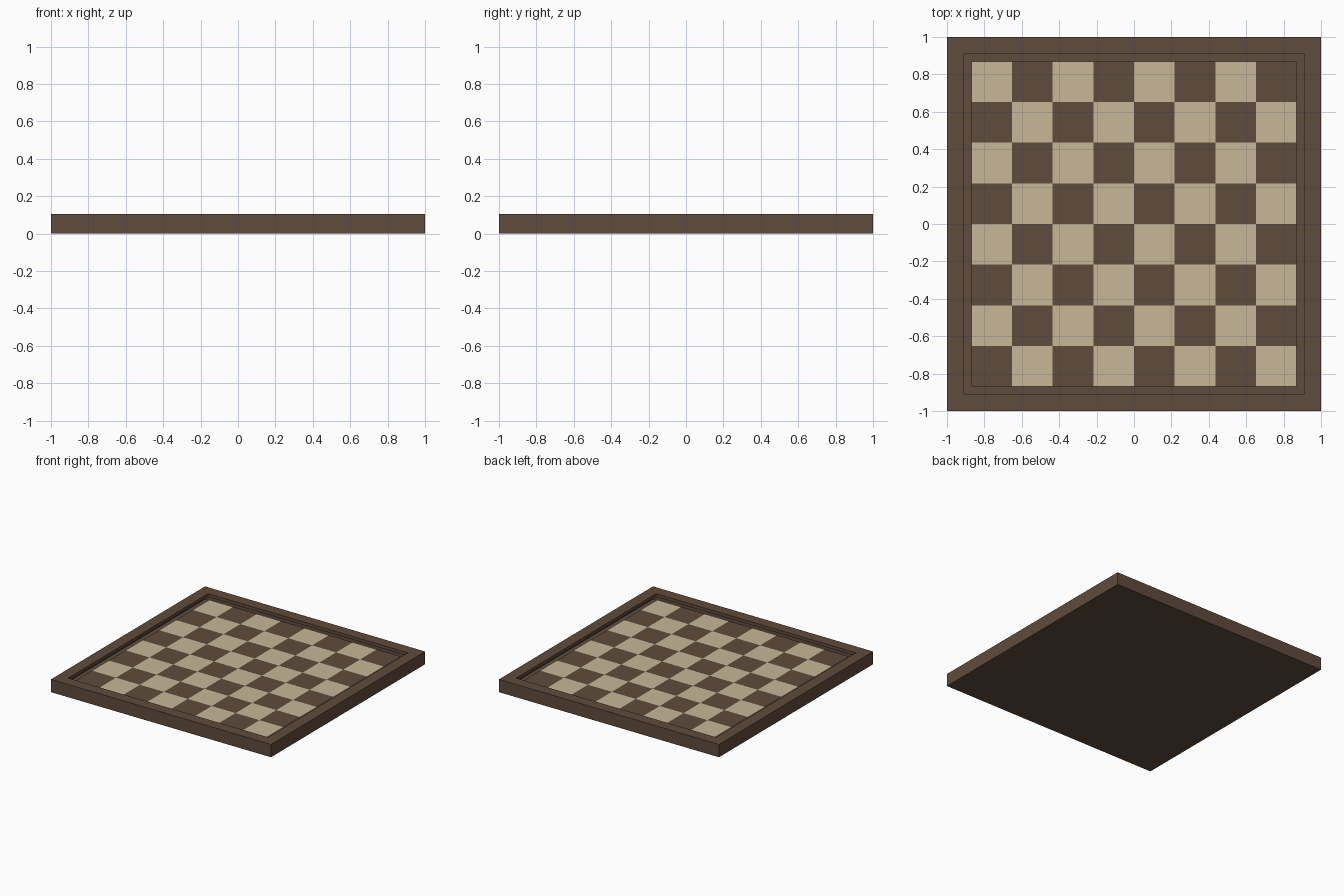
import bpy, bmesh

if "Cube" in bpy.data.objects:
    bpy.data.objects.remove(bpy.data.objects["Cube"])

OUTER, INNER = 1.0, 0.87      # half widths of board and recess
TOP, FLOOR = 0.105, 0.079     # rim height and playing surface height
N = 8                         # squares per side


def material(name, color):
    m = bpy.data.materials.new(name)
    m.diffuse_color = (*color, 1.0)
    m.use_nodes = True
    m.node_tree.nodes["Principled BSDF"].inputs["Base Color"].default_value = m.diffuse_color
    return m


dark = material("dark_walnut", (0.117, 0.071, 0.045))
light = material("pale_maple", (0.580, 0.470, 0.315))


def make_object(name, bm, mats):
    me = bpy.data.meshes.new(name)
    bm.to_mesh(me)
    bm.free()
    for m in mats:
        me.materials.append(m)
    ob = bpy.data.objects.new(name, me)
    bpy.context.collection.objects.link(ob)
    return ob


# Frame: solid slab with its top face inset to a rim, then sunk as a recess
bm = bmesh.new()
bmesh.ops.create_cube(bm, size=1)
for v in bm.verts:
    v.co = (v.co.x * 2 * OUTER, v.co.y * 2 * OUTER, (v.co.z + 0.5) * TOP)
bm.normal_update()
top = max(bm.faces, key=lambda f: f.calc_center_median().z)
bmesh.ops.inset_region(bm, faces=[top], thickness=OUTER - INNER)
wall = bmesh.ops.extrude_discrete_faces(bm, faces=[top])
floor = wall["faces"][0]
for v in floor.verts:
    v.co.z = FLOOR
# The checkered surface takes the place of the recess floor
bmesh.ops.delete(bm, geom=[floor], context='FACES_ONLY')
bmesh.ops.recalc_face_normals(bm, faces=bm.faces)
make_object("board_frame", bm, [dark])

# Playing surface: grid of squares coloured alternately
bm = bmesh.new()
bmesh.ops.create_grid(bm, x_segments=N, y_segments=N, size=INNER)
step = 2 * INNER / N
for f in bm.faces:
    c = f.calc_center_median()
    i, j = int((c.x + INNER) / step), int((c.y + INNER) / step)
    f.material_index = (i + j) % 2
for v in bm.verts:
    v.co.z = FLOOR
make_object("checkered_squares", bm, [dark, light])
